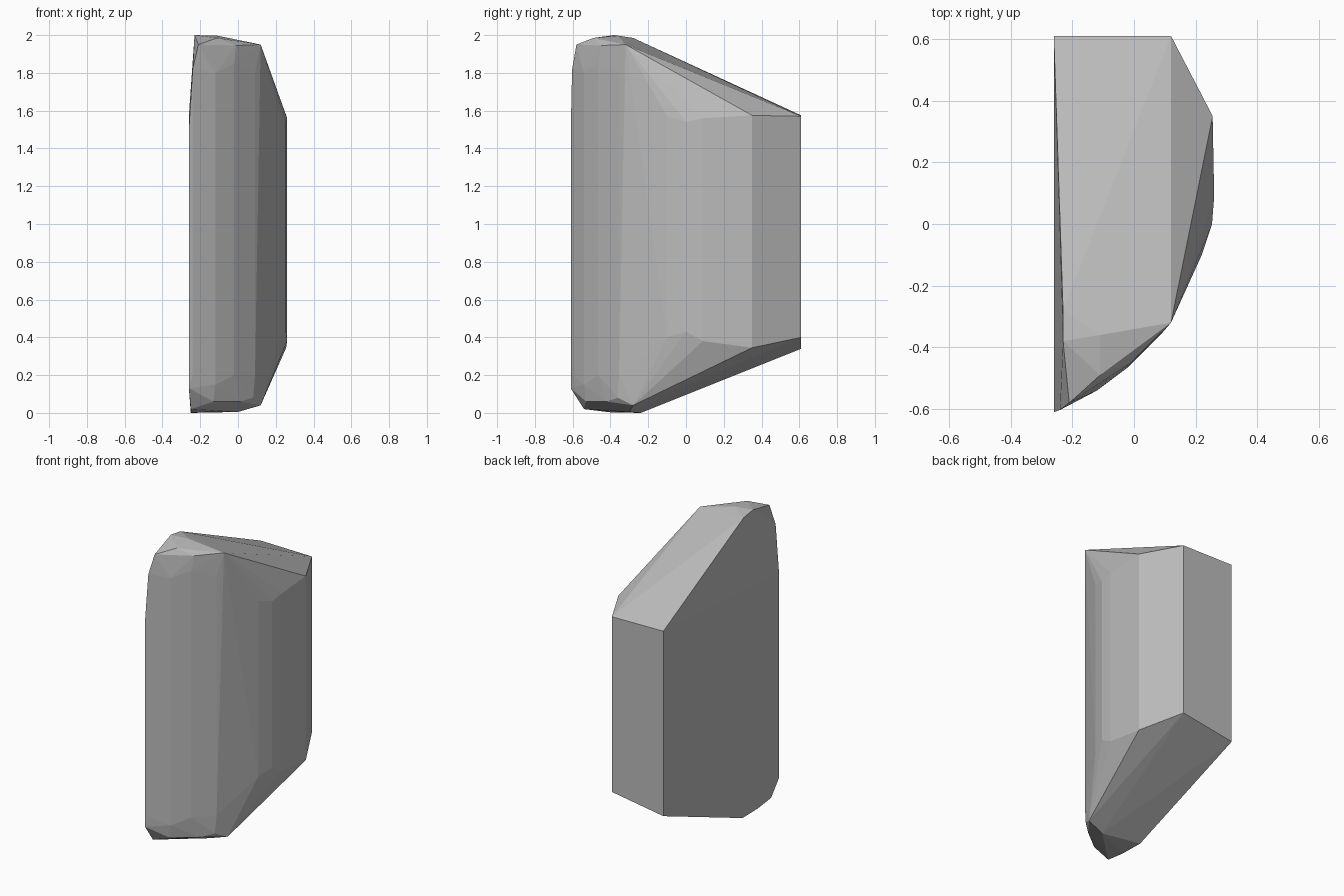
import bpy, bmesh

cube = bpy.data.objects.get("Cube")
if cube:
    bpy.data.objects.remove(cube, do_unlink=True)

# Plain grey material
grey = bpy.data.materials.new("plain_grey")
grey.use_nodes = True
colour = (0.5, 0.5, 0.5, 1)
grey.diffuse_color = colour
grey.node_tree.nodes["Principled BSDF"].inputs["Base Color"].default_value = colour

# Bevelled top cap
top = [(-.21, -.58, 1.95), (-.11, -.49, 1.985), (-.23, -.38, 2), (-.11, -.36, 1.997),
       (-.23, -.28, 1.985), (.12, -.32, 1.95), (-.01, -.45, 1.945)]
# Rounded lower cap
bottom = [(-.25, -.54, .02), (-.25, -.24, 0), (-.25, -.4, .003), (0, -.3, .005),
          (.12, -.28, .04), (-.13, -.53, .06), (.01, -.42, .06), (.08, -.36, .08)]
# Curved side: x, y, low z, high z
side = [(-.26, -.61, .13, 1.5), (-.24, -.603, .2, 1.82), (-.12, -.54, .15, 1.8),
        (-.02, -.465, .2, 1.85), (.09, -.355, .2, 1.8), (.22, -.1, .4, 1.57),
        (.253, 0, .43, 1.54), (.26, .09, .38, 1.56), (.255, .35, .345, 1.575)]
# Flat rear wall
rear = [(-.26, .61, .34), (-.26, .61, 1.575), (.12, .61, .4), (.12, .61, 1.57)]

points = top + bottom + rear + [(x, y, z) for x, y, lo, hi in side for z in (lo, hi)]

# Wrap the sections in one faceted solid
bm = bmesh.new()
for p in points:
    bm.verts.new(p)
hull = bmesh.ops.convex_hull(bm, input=bm.verts)
loose = {g for g in hull["geom_interior"] + hull["geom_unused"]
         if isinstance(g, bmesh.types.BMVert)}
bmesh.ops.delete(bm, geom=list(loose), context="VERTS")
bmesh.ops.recalc_face_normals(bm, faces=bm.faces)
mesh = bpy.data.meshes.new("faceted_block")
bm.to_mesh(mesh)
bm.free()
mesh.materials.append(grey)
block = bpy.data.objects.new("faceted_block", mesh)
bpy.context.collection.objects.link(block)
